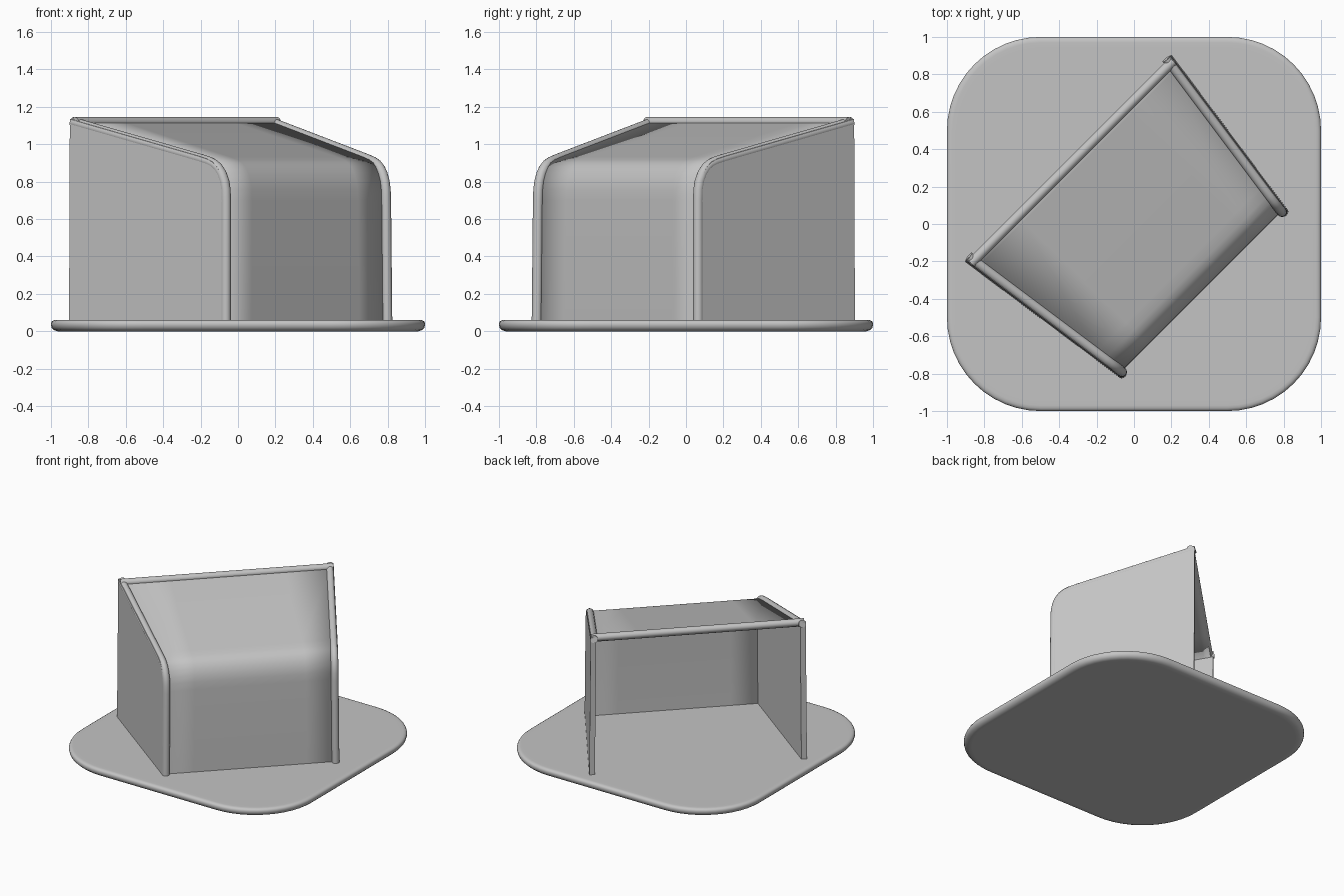
import bpy, bmesh, math
from mathutils import Vector

cube = bpy.data.objects.get("Cube")
if cube:
    bpy.data.objects.remove(cube, do_unlink=True)

# Single grey material
grey = bpy.data.materials.new("plain grey")
grey.use_nodes = True
grey.diffuse_color = (0.55, 0.55, 0.55, 1)
grey.node_tree.nodes["Principled BSDF"].inputs["Base Color"].default_value = (0.55, 0.55, 0.55, 1)

S = math.sqrt(0.5)


def place(u, v, z):
    """u runs along the hood's width, v towards its closed face (turned 45 degrees)."""
    return Vector(((u + v) * S, (u - v) * S, z))


def finish(name, bm, angle=None):
    bmesh.ops.recalc_face_normals(bm, faces=bm.faces)
    mesh = bpy.data.meshes.new(name)
    bm.to_mesh(mesh)
    bm.free()
    mesh.materials.append(grey)
    obj = bpy.data.objects.new(name, mesh)
    bpy.context.collection.objects.link(obj)
    bpy.ops.object.select_all(action='DESELECT')
    obj.select_set(True)
    bpy.context.view_layer.objects.active = obj
    if angle is None:
        bpy.ops.object.shade_smooth()
    else:
        bpy.ops.object.shade_smooth_by_angle(angle=math.radians(angle))
    return obj


def bridge(bm, first, second):
    """Quads between two closed rings of vertices."""
    for i in range(len(first)):
        j = (i + 1) % len(first)
        bm.faces.new((first[i], first[j], second[j], second[i]))


# Base plate: rounded square lofted through rings (inset, height), flat above and below
bm = bmesh.new()
rings = []
for inset, z in [(0.06, 0.0), (0.034, 0.0), (0.016, 0.007), (0.004, 0.019), (0, 0.032),
                 (0, 0.044), (0.005, 0.053), (0.016, 0.059), (0.03, 0.06), (0.06, 0.06)]:
    ring = []
    for corner, (sx, sy) in enumerate([(1, 1), (-1, 1), (-1, -1), (1, -1)]):
        for i in range(13):
            a = math.radians(90 * corner + 7.5 * i)
            r = 0.5 - inset
            ring.append(bm.verts.new((0.5 * sx + r * math.cos(a), 0.5 * sy + r * math.sin(a), z)))
    rings.append(ring)
for low, high in zip(rings, rings[1:]):
    bridge(bm, low, high)
bm.faces.new(rings[0])
bm.faces.new(rings[-1])
finish("base_plate", bm, 45)

# Side outline of the hood: (v, z) from the front foot up to the back top
outline = [(0.545, 0.002), (0.545, 0.06), (0.541, 0.70), (0.538, 0.76), (0.528, 0.81), (0.508, 0.855),
           (0.482, 0.89), (0.45, 0.915), (0.41, 0.932), (0.35, 0.948), (-0.42, 1.127), (-0.495, 1.145)]


def half_width(v, z):
    """Outer half width: widens towards the open back and leans in slightly with height."""
    return 0.632 + (0.545 - v) * 0.145 - 0.009 * z


def inset_outline(dv, dz):
    """Outline stepped inwards, square to itself: dv on the front, dz on the roof."""
    points = []
    for i, (v, z) in enumerate(outline):
        a = Vector(outline[max(i - 1, 0)])
        b = Vector(outline[min(i + 1, len(outline) - 1)])
        t = (b - a).normalized()
        points.append((v - t.y * dv, z + t.x * dz))
    return points


RIM = 0.027
WALL = 0.04
for name, side in (("left", 1), ("right", -1)):
    # Flat side wall
    bm = bmesh.new()
    loop = inset_outline(0.015, 0.01) + [(-0.495, 0.002)]
    outer = [bm.verts.new(place(side * half_width(v, z), v, z)) for v, z in loop]
    inner = [bm.verts.new(place(side * (half_width(v, z) - WALL), v, z)) for v, z in loop]
    bm.faces.new(outer)
    bm.faces.new(inner)
    bridge(bm, outer, inner)
    finish(name + "_wall", bm, 35)

    # Round rim along the wall's front and top edge
    bm = bmesh.new()
    path = [place(side * (half_width(v, z) - 0.025), v, z) for v, z in inset_outline(RIM, RIM)]
    across = place(side, 0, 0)
    rings = []
    for i, p in enumerate(path):
        t = (path[min(i + 1, len(path) - 1)] - path[max(i - 1, 0)]).normalized()
        n = t.cross(across).normalized()
        b = n.cross(t)
        rings.append([bm.verts.new(p + RIM * (n * math.cos(math.tau * k / 16) + b * math.sin(math.tau * k / 16)))
                      for k in range(16)])
    for low, high in zip(rings, rings[1:]):
        bridge(bm, low, high)
    bm.faces.new(rings[0])
    bm.faces.new(rings[-1])
    finish(name + "_rim", bm, 40)

# Front and roof panel: one bent sheet set just inside the wall rims
bm = bmesh.new()
rows = []
sheet = inset_outline(0.034, 0.016)
sheet[-1] = (sheet[-1][0] + 0.03, sheet[-1][1] - 0.007)
for v, z in sheet:
    edge = half_width(v, z) - 0.03
    soft = 0.2 + 0.13 * (0.51 - v)      # width of the soft band beside each wall
    rows.append([bm.verts.new(place(u, v, z)) for u in (-edge, -edge + soft, edge - soft, edge)])
for low, high in zip(rows, rows[1:]):
    for i in range(3):
        bm.faces.new((low[i], low[i + 1], high[i + 1], high[i]))
panel = finish("front_and_roof_panel", bm)
# Face the sheet outwards, then thicken it towards the inside
if panel.data.polygons[0].normal.dot(place(0, 1, 0)) < 0:
    panel.data.flip_normals()
thick = panel.modifiers.new("sheet thickness", 'SOLIDIFY')
thick.thickness = 0.033
thick.offset = -1

# Round bar along the top of the open back
bm = bmesh.new()
ends = []
for side in (-1, 1):
    ends.append([bm.verts.new(place(side * (half_width(-0.468, 1.118) - 0.004),
                                    -0.468 + RIM * math.cos(math.tau * i / 16),
                                    1.118 + RIM * math.sin(math.tau * i / 16))) for i in range(16)])
bridge(bm, ends[0], ends[1])
for end in ends:
    bm.faces.new(end)
finish("back_top_rim", bm, 40)
